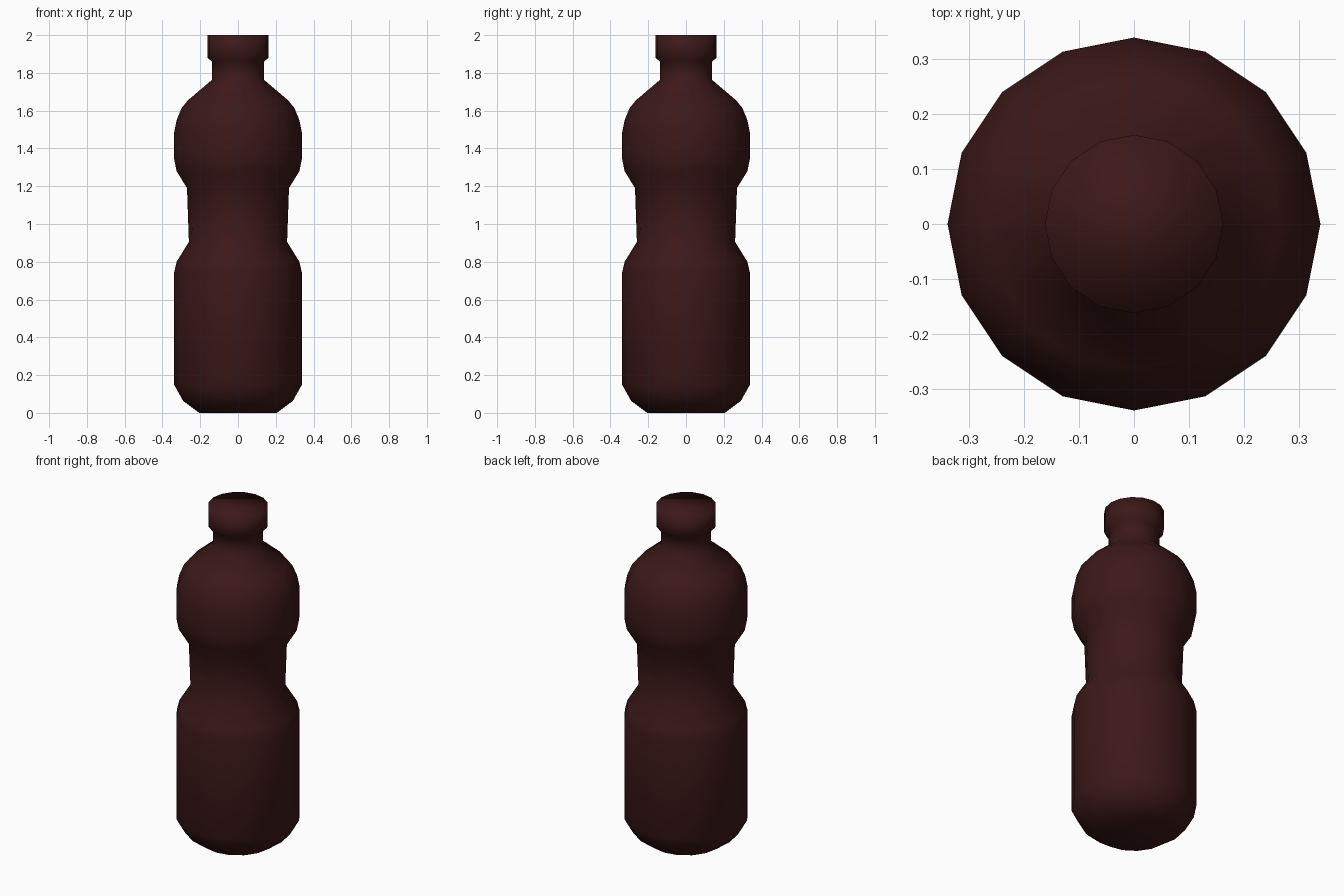
import bpy, bmesh, math

if "Cube" in bpy.data.objects:
    bpy.data.objects.remove(bpy.data.objects["Cube"])

SIDES = 16

# Dark brown material
mat = bpy.data.materials.new("dark_brown")
mat.diffuse_color = (0.045, 0.009, 0.009, 1)
mat.use_nodes = True
mat.node_tree.nodes["Principled BSDF"].inputs["Base Color"].default_value = mat.diffuse_color


def lathe(name, profile):
    """Revolve (radius, z) points about z and close both ends."""
    bm = bmesh.new()
    rings = []
    for r, z in profile:
        rings.append([bm.verts.new((r * math.cos(a), r * math.sin(a), z))
                      for a in (2 * math.pi * i / SIDES for i in range(SIDES))])
    for low, high in zip(rings, rings[1:]):
        for i in range(SIDES):
            j = (i + 1) % SIDES
            bm.faces.new((low[i], low[j], high[j], high[i]))
    bm.faces.new(rings[0][::-1])
    bm.faces.new(rings[-1])
    for f in bm.faces:
        f.smooth = True
    mesh = bpy.data.meshes.new(name)
    bm.to_mesh(mesh)
    bm.free()
    mesh.materials.append(mat)
    obj = bpy.data.objects.new(name, mesh)
    bpy.context.collection.objects.link(obj)
    return obj


# Bottle: base, lower body, grip waist, shoulder, neck and cap in one skin
lathe("bottle", [
    (0.205, 0.0), (0.29, 0.063), (0.339, 0.15),
    (0.339, 0.74), (0.325, 0.80), (0.26, 0.905),
    (0.27, 1.19), (0.325, 1.28), (0.339, 1.35),
    (0.339, 1.48), (0.325, 1.55), (0.298, 1.615), (0.265, 1.655),
    (0.138, 1.763), (0.138, 1.86), (0.162, 1.88), (0.162, 2.0),
])
